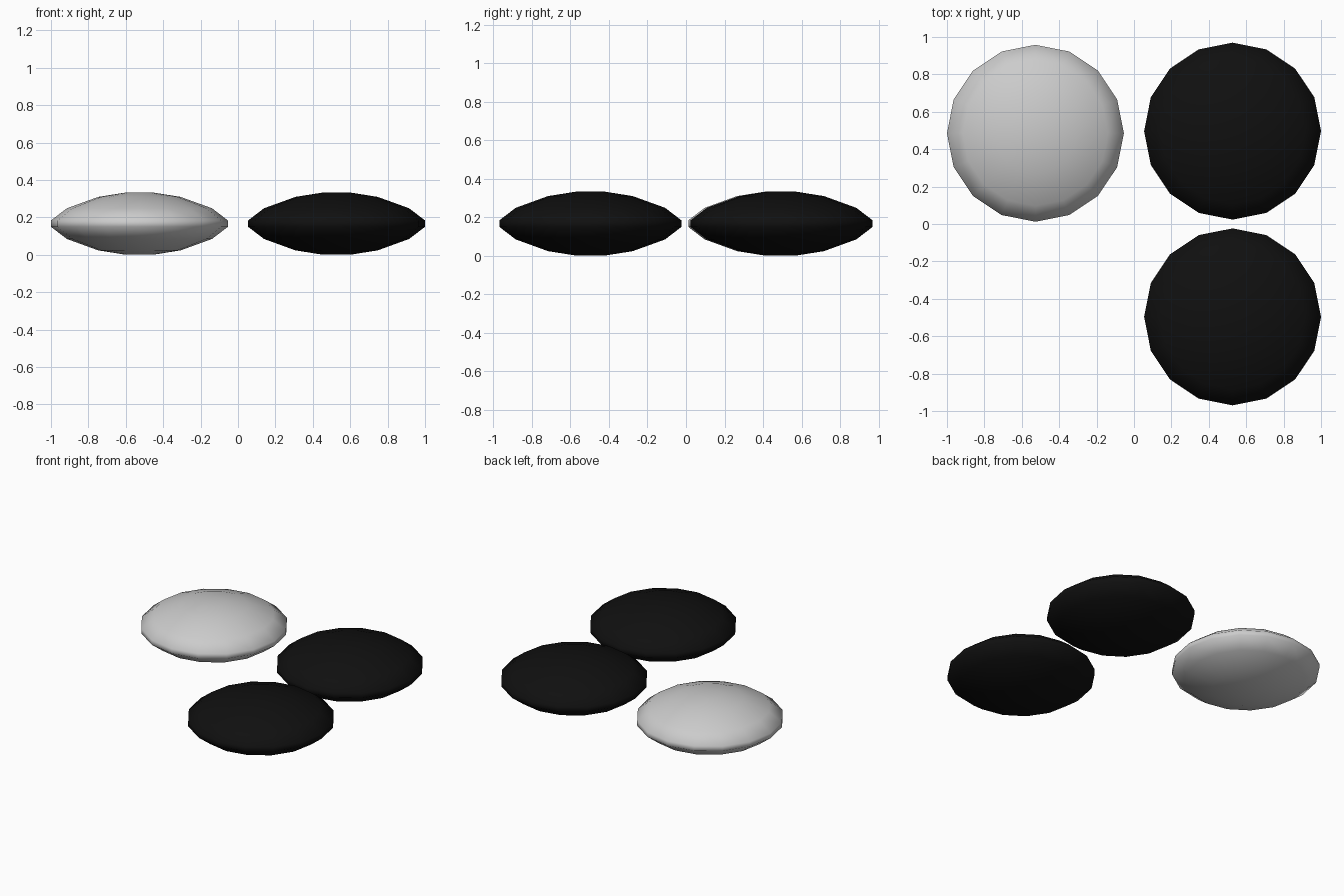
import bpy, bmesh
from math import cos, sin, pi

if "Cube" in bpy.data.objects:
    bpy.data.objects.remove(bpy.data.objects["Cube"])

SIDES = 16
MID = 0.167
# half profile of the lens: (radius, height above the middle plane)
HALF = [(0.075, 0.166), (0.22, 0.143), (0.388, 0.082), (0.473, 0.017)]
PROFILE = HALF + [(r, -h) for r, h in reversed(HALF)]


def stone(name, x, y, material=None):
    bm = bmesh.new()
    rings = [[bm.verts.new((r * cos(2 * pi * i / SIDES), r * sin(2 * pi * i / SIDES), h))
              for i in range(SIDES)] for r, h in PROFILE]
    for a, b in zip(rings, rings[1:]):
        for i in range(SIDES):
            j = (i + 1) % SIDES
            bm.faces.new((a[i], b[i], b[j], a[j]))
    # caps
    bm.faces.new(rings[0])
    bm.faces.new(rings[-1][::-1])
    bmesh.ops.recalc_face_normals(bm, faces=bm.faces[:])
    for f in bm.faces:
        f.smooth = True
    me = bpy.data.meshes.new(name)
    bm.to_mesh(me)
    bm.free()
    if material:
        me.materials.append(material)
    ob = bpy.data.objects.new(name, me)
    ob.location = (x, y, MID)
    bpy.context.collection.objects.link(ob)


black = bpy.data.materials.new("black")
black.diffuse_color = (0.005, 0.005, 0.005, 1)
black.use_nodes = True
black.node_tree.nodes["Principled BSDF"].inputs["Base Color"].default_value = black.diffuse_color

# one pale stone and two black stones
stone("pale_stone", -0.527, 0.485)
stone("black_stone_back", 0.527, 0.4965, black)
stone("black_stone_front", 0.527, -0.4965, black)
